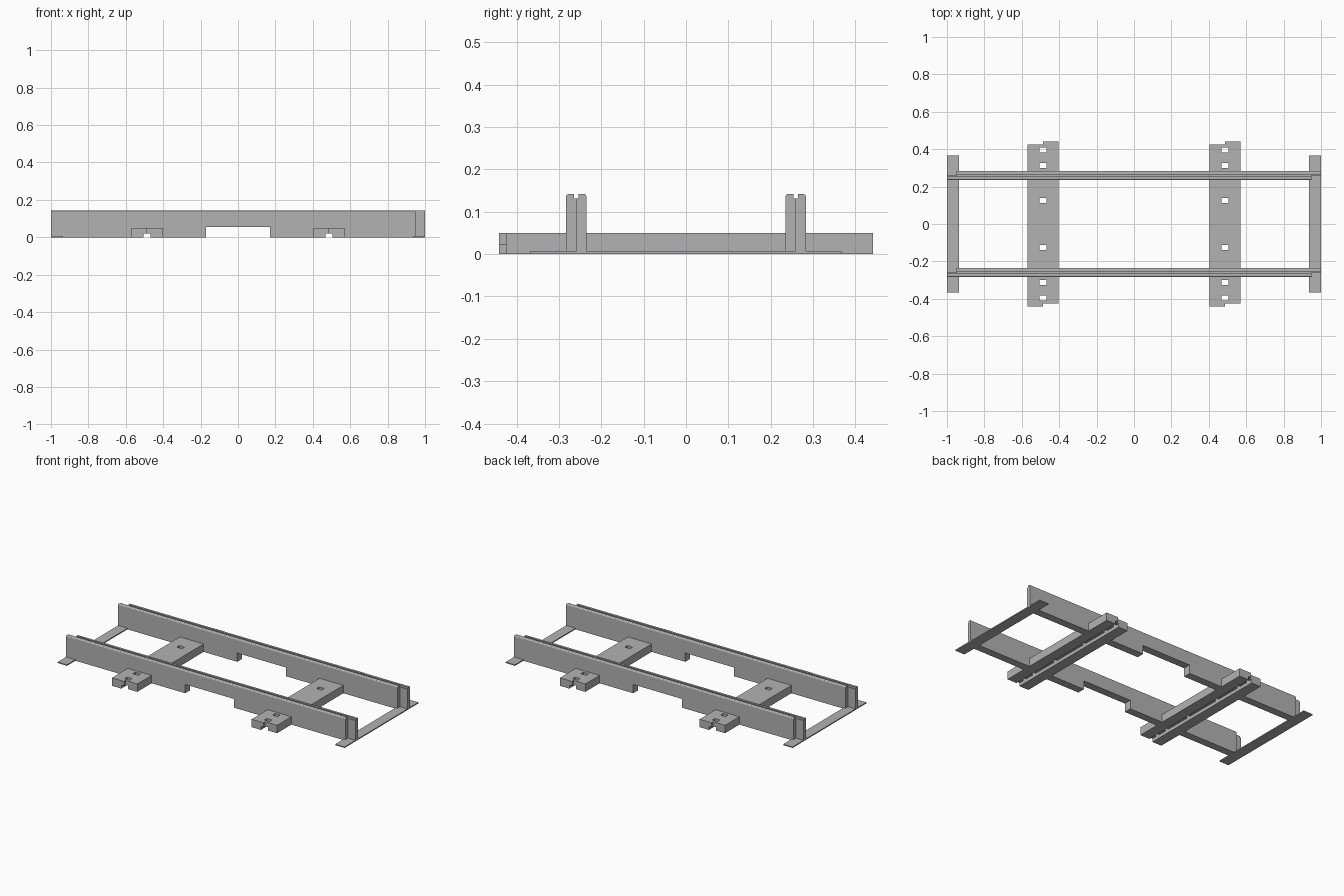
import bpy, bmesh
from math import cos, sin, pi
from mathutils import Matrix, Vector

cube = bpy.data.objects.get("Cube")
if cube:
    bpy.data.objects.remove(cube, do_unlink=True)

grey = bpy.data.materials.new("plain grey")
grey.use_nodes = True
grey.diffuse_color = (0.45, 0.45, 0.45, 1)
grey.node_tree.nodes["Principled BSDF"].inputs["Base Color"].default_value = (0.45, 0.45, 0.45, 1)

RAIL_Y, BOARD, RAIL_H = 0.259, 0.024, 0.142
SLEEPER_X, HALF_W, SLEEPER_H = 0.487, 0.083, 0.05
GROOVE_HALF, GROOVE_H = 0.018, 0.021
TIE_W, TIE_H = 0.065, 0.007


def make_object(name, bm):
    bmesh.ops.recalc_face_normals(bm, faces=bm.faces)
    mesh = bpy.data.meshes.new(name)
    bm.to_mesh(mesh)
    bm.free()
    mesh.materials.append(grey)
    obj = bpy.data.objects.new(name, mesh)
    bpy.context.collection.objects.link(obj)
    return obj


def add_box(bm, low, high):
    low, high = Vector(low), Vector(high)
    size = high - low
    bmesh.ops.create_cube(bm, size=1, matrix=Matrix.Translation((low + high) / 2)
                          @ Matrix.Diagonal((*size, 1)))


def extrude(bm, points, offset):
    face = bm.faces.new([bm.verts.new(p) for p in points])
    top = bmesh.ops.extrude_face_region(bm, geom=[face])["geom"]
    bmesh.ops.translate(bm, vec=offset, verts=[v for v in top if isinstance(v, bmesh.types.BMVert)])


def cut(obj, boxes):
    """Cut a set of separate boxes out of an object."""
    bm = bmesh.new()
    for low, high in boxes:
        add_box(bm, low, high)
    cutter = make_object("cutter", bm)
    cutter.hide_render = True
    mod = obj.modifiers.new("cut", "BOOLEAN")
    mod.operation, mod.solver, mod.object = "DIFFERENCE", "EXACT", cutter
    bpy.context.view_layer.objects.active = obj
    bpy.ops.object.modifier_apply(modifier=mod.name)
    bpy.data.objects.remove(cutter, do_unlink=True)


# Rail boards: paired planks offset lengthwise, rounded outside, rebated inside
def rail_board(name, y, side):
    r, lip, step = 0.007, 0.005, 0.011
    profile = [(0, 0), (0, RAIL_H - step), (lip, RAIL_H - step), (lip, RAIL_H)]
    profile += [(BOARD - r + r * sin(a), RAIL_H - r + r * cos(a))
                for a in [i * pi / 8 for i in range(5)]]
    profile += [(BOARD, 0)]
    start = -1 if side < 0 else -0.948
    bm = bmesh.new()
    extrude(bm, [(start, y + side * u, z) for u, z in profile], (1.948, 0, 0))
    board = make_object(name, bm)
    # Central clearance, sleeper housings and shallow end housings
    spans = [(-0.17, 0.17, 0.055), (-2, TIE_W - 1, TIE_H), (1 - TIE_W, 2, TIE_H)]
    spans += [(s * SLEEPER_X - HALF_W, s * SLEEPER_X + HALF_W, SLEEPER_H) for s in (-1, 1)]
    cut(board, [((a, y - 0.1, -0.1), (b, y + 0.1, h)) for a, b, h in spans])


for place, y in (("front", -RAIL_Y), ("back", RAIL_Y)):
    rail_board(place + "_rail_front_board", y, -1)
    rail_board(place + "_rail_back_board", y, 1)


# Sleepers: two staggered halves with an underside channel and slots
def sleeper(name, x):
    outline = [(-HALF_W, -0.441), (0, -0.441), (0, -0.425), (HALF_W, -0.425)]
    outline += [(-u, -v) for u, v in outline]
    bm = bmesh.new()
    extrude(bm, [(x + u, v, 0) for u, v in outline], (0, 0, SLEEPER_H))
    body = make_object(name, bm)
    g = GROOVE_HALF
    cut(body, [((x - g, -1, -0.1), (x + g, 1, GROOVE_H))])
    cut(body, [((x - g, s * y - 0.013, 0.01), (x + g, s * y + 0.013, 0.1))
               for s in (-1, 1) for y in (0.125, 0.313, 0.395)])


sleeper("right_sleeper", -SLEEPER_X)
sleeper("left_sleeper", SLEEPER_X)

# Thin end ties beneath the rails
for name, x in (("right_end_tie", -1), ("left_end_tie", 1 - TIE_W)):
    bm = bmesh.new()
    add_box(bm, (x, -0.367, 0), (x + TIE_W, 0.367, TIE_H))
    make_object(name, bm)
